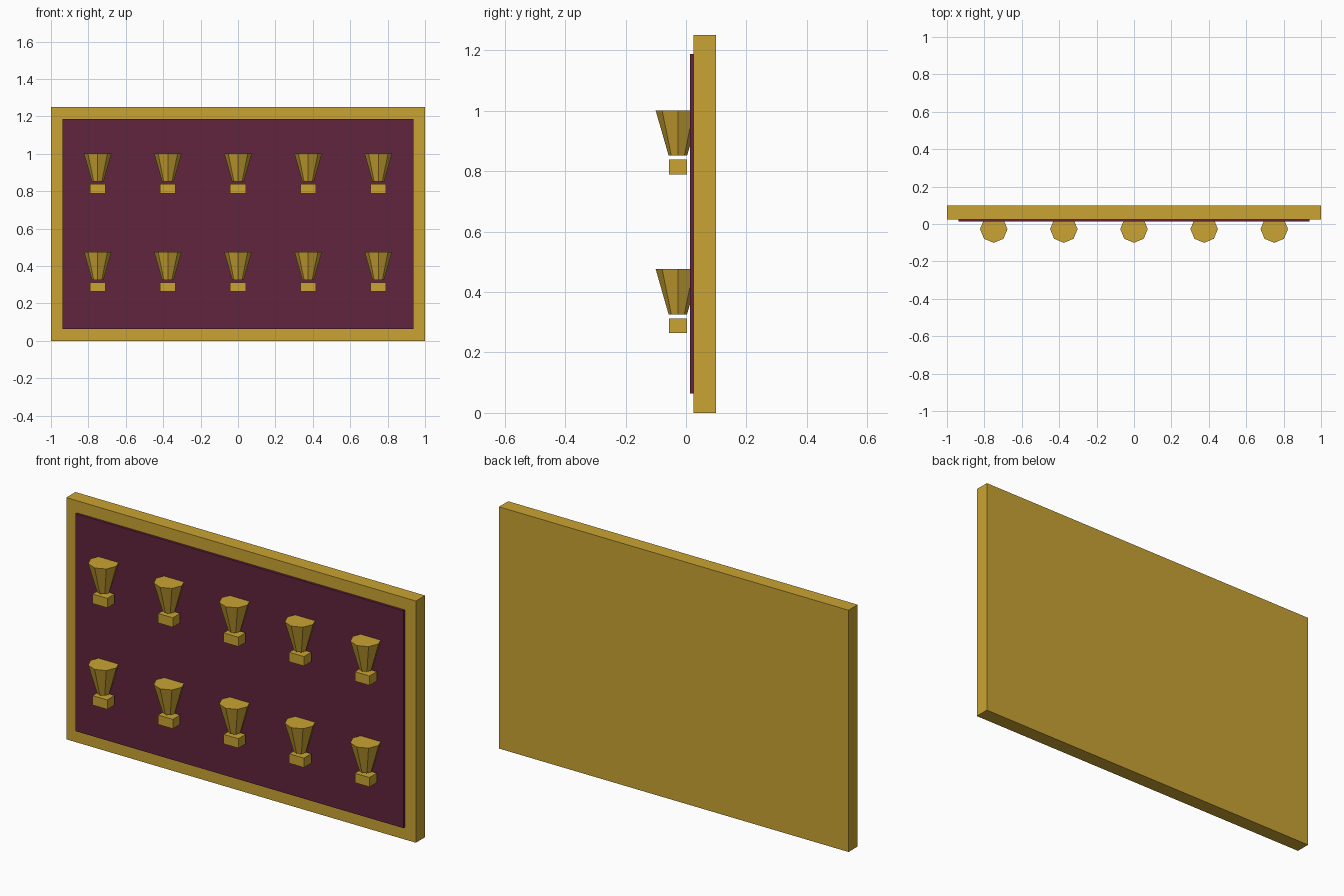
import bpy
import math

if "Cube" in bpy.data.objects:
    bpy.data.objects.remove(bpy.data.objects["Cube"])


def material(name, color):
    mat = bpy.data.materials.new(name)
    mat.diffuse_color = color
    mat.use_nodes = True
    mat.node_tree.nodes["Principled BSDF"].inputs["Base Color"].default_value = mat.diffuse_color
    return mat


gold = material("gold", (0.59, 0.37, 0.033, 1))
maroon = material("maroon", (0.122, 0.018, 0.047, 1))


def finish(name, mat):
    obj = bpy.context.object
    obj.name = name
    obj.data.materials.append(mat)
    return obj


def box(name, lo, hi, mat):
    center = [(a + b) / 2 for a, b in zip(lo, hi)]
    bpy.ops.mesh.primitive_cube_add(size=1, location=center)
    obj = finish(name, mat)
    for v in obj.data.vertices:
        v.co = [c * (b - a) for c, a, b in zip(v.co, lo, hi)]
    return obj


def cup(name, x, y, z_low, z_high, mat):
    # eight-sided flared cup with a corner pointing to the front
    bpy.ops.mesh.primitive_cone_add(
        vertices=8, radius1=0.0305, radius2=0.0735, depth=z_high - z_low,
        location=(x, y, (z_low + z_high) / 2))
    return finish(name, mat)


# Backing board and recess-coloured front panel
box("backing_board", (-1, 0.025, 0), (1, 0.1, 1.25), gold)
box("felt_panel", (-0.9375, 0.0125, 0.0635), (0.9375, 0.027, 1.1875), maroon)

# Two rows of five trophies, each a flared cup above a small block
TROPHY_Y = -0.027
for row, top in enumerate((0.476, 1.001)):
    for col in range(5):
        x = (col - 2) * 0.375
        tag = f"{row + 1}_{col + 1}"
        cup(f"trophy_cup_{tag}", x, TROPHY_Y, top - 0.15, top, gold)
        box(f"trophy_base_{tag}",
            (x - 0.042, TROPHY_Y - 0.03, top - 0.212),
            (x + 0.042, TROPHY_Y + 0.03, top - 0.163), gold)
